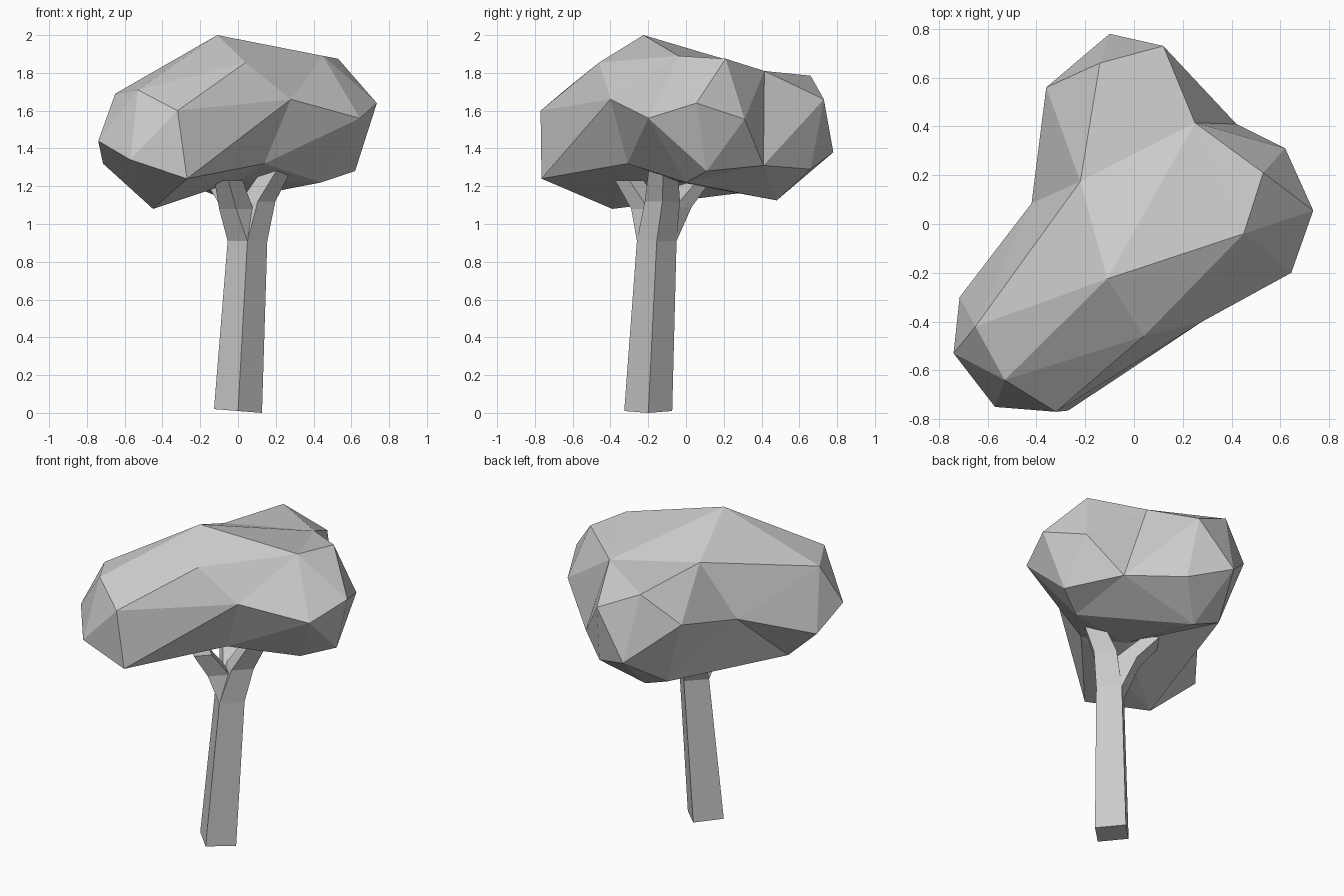
import bpy, bmesh
from mathutils import Vector


def finish(name, bm):
    bmesh.ops.recalc_face_normals(bm, faces=bm.faces)
    mesh = bpy.data.meshes.new(name)
    bm.to_mesh(mesh)
    bm.free()
    ob = bpy.data.objects.new(name, mesh)
    bpy.context.collection.objects.link(ob)
    return ob


def tube(name, rings):
    """Four-sided limb through (x, y, z, radius) rings."""
    bm = bmesh.new()
    loops = []
    for x, y, z, r in rings:
        loops.append([bm.verts.new((x + r * a, y + r * b, z))
                      for a, b in ((1, 0), (0, 1), (-1, 0), (0, -1))])
    for lo, hi in zip(loops, loops[1:]):
        for i in range(4):
            j = (i + 1) % 4
            bm.faces.new((lo[i], lo[j], hi[j], hi[i]))
    bm.faces.new(loops[0][::-1])
    bm.faces.new(loops[-1])
    return finish(name, bm)


def faceted_blob(name, points, centre):
    """Skin a lumpy shape: triangulate the points as seen from its centre."""
    centre = Vector(centre)
    bm = bmesh.new()
    verts = [bm.verts.new((Vector(p) - centre).normalized()) for p in points]
    bmesh.ops.convex_hull(bm, input=verts)
    for v, p in zip(verts, points):
        v.co = p
    return finish(name, bm)


# Trunk, slightly leaning, with a diamond section
trunk = tube("trunk", [(0.0, -0.2, 0.0, 0.127), (0.05, -0.155, 0.91, 0.105)])
for v in trunk.data.vertices:          # slightly tilted foot
    if v.co.z < 0.1:
        v.co.z = max(0.0, 0.01 - 0.08 * v.co.x)

# Three branches forking from the trunk top into the crown
fork = (0.05, -0.155, 0.91, 0.105)
tube("right_branch", [fork, (0.105, -0.125, 1.12, 0.093), (0.22, -0.12, 1.31, 0.075)])
tube("front_branch", [fork, (-0.01, -0.2, 1.08, 0.09), (-0.05, -0.3, 1.23, 0.075)])
tube("back_branch", [fork, (0.0, -0.06, 1.09, 0.09), (-0.11, 0.07, 1.24, 0.07)])

# Leafy crown: top, middle and underside corner points
crown = [
    (-0.11, -0.225, 2.0), (0.04, -0.46, 1.855), (0.45, -0.04, 1.89),
    (0.53, 0.21, 1.875), (0.25, 0.415, 1.81), (-0.14, 0.66, 1.785),
    (-0.22, 0.175, 1.826), (-0.65, -0.42, 1.69), (-0.53, -0.64, 1.71),
    (-0.32, -0.77, 1.6), (0.28, -0.4, 1.66), (0.645, -0.2, 1.56),
    (0.735, 0.055, 1.64), (0.62, 0.31, 1.555), (0.12, 0.73, 1.66),
    (-0.1, 0.78, 1.38), (-0.36, 0.56, 1.61), (-0.42, 0.085, 1.483),
    (-0.715, -0.3, 1.32), (-0.74, -0.53, 1.44), (-0.57, -0.75, 1.34),
    (-0.27, -0.765, 1.24), (0.14, -0.31, 1.32), (0.62, 0.11, 1.28),
    (0.44, 0.0, 1.22), (0.42, 0.41, 1.31), (0.15, 0.66, 1.29),
    (-0.05, 0.48, 1.125), (-0.22, 0.5, 1.19), (-0.45, -0.39, 1.08),
    (0.0, -0.08, 1.23),
]
faceted_blob("crown", crown, (-0.03, -0.05, 1.55))
